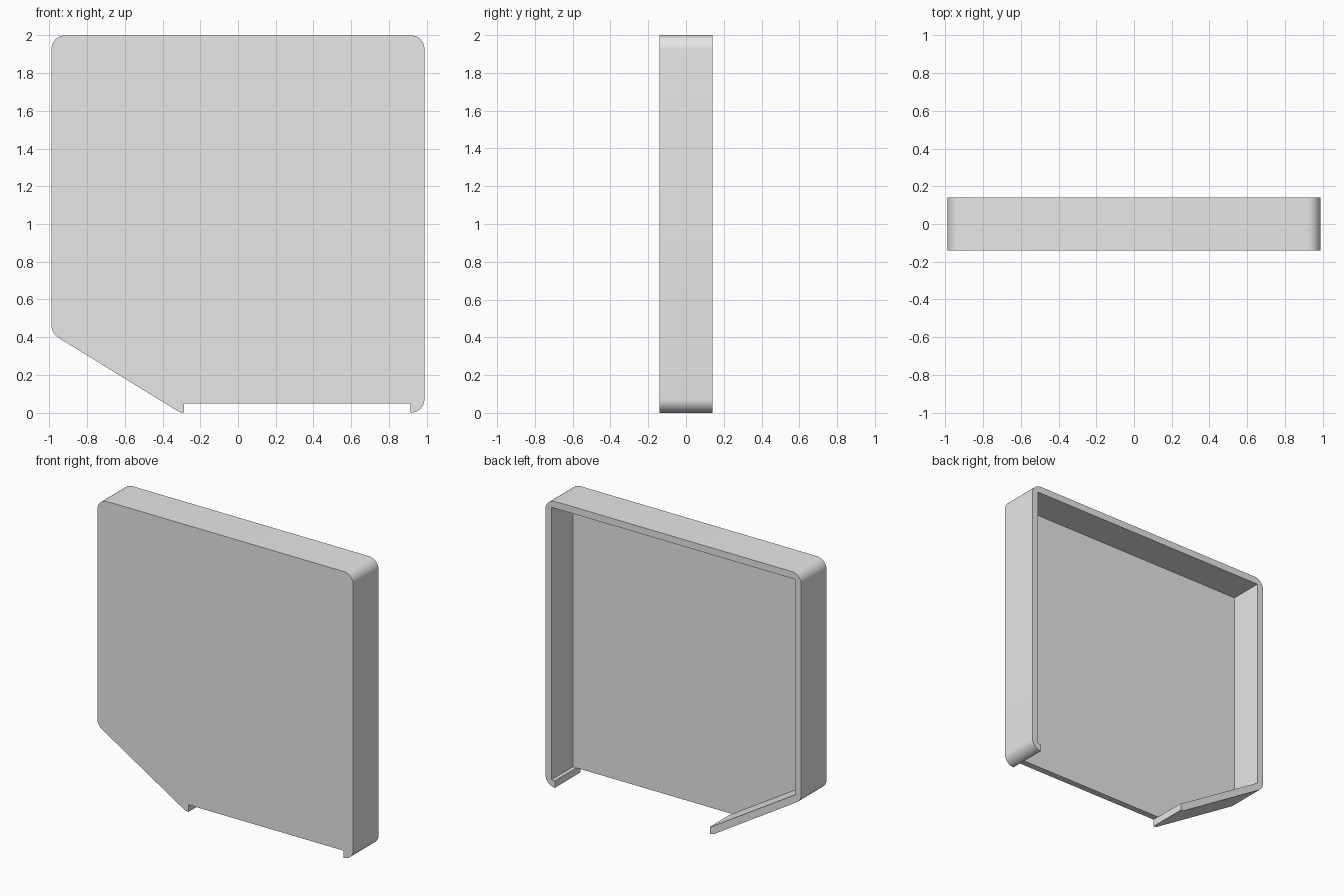
import bpy
import bmesh
import math
from mathutils import Vector

HALF_W, HEIGHT = 0.988, 2.0
FRONT, FLOOR, BACK = -0.14, -0.095, 0.14
WALL, RADIUS, STEPS = 0.048, 0.073, 8
SLOT_LEFT, SLOT_RIGHT, SLOT_TOP = 0.915, -0.285, 0.05

old = bpy.data.objects.get("Cube")
if old:
    bpy.data.objects.remove(old, do_unlink=True)

# Sharp outline, running round from the slot's left end to its right end
corners = [Vector(c) for c in (
    (HALF_W, 0), (HALF_W, HEIGHT), (-HALF_W, HEIGHT), (-HALF_W, 0.42), (-0.305, 0))]


def neighbours(i):
    p = corners[i]
    a = (corners[i - 1] - p).normalized()
    b = (corners[(i + 1) % len(corners)] - p).normalized()
    return p, a, b, a.angle(b) / 2


def rounded(i):
    """Arc that replaces one outline corner."""
    p, a, b, half = neighbours(i)
    centre = p + (a + b).normalized() * RADIUS / math.sin(half)
    start = p + a * RADIUS / math.tan(half) - centre
    end = p + b * RADIUS / math.tan(half) - centre
    turn = math.pi - 2 * half
    return [centre + (start * math.sin(turn * (1 - k / STEPS))
                      + end * math.sin(turn * k / STEPS)) / math.sin(turn)
            for k in range(STEPS + 1)]


def inset(i):
    """Sharp inner corner, one wall thickness inside."""
    p, a, b, half = neighbours(i)
    return p + (a + b).normalized() * WALL / math.sin(half)


outer = [q for i in range(len(corners)) for q in rounded(i)]
outer[0].x, outer[-1].x = SLOT_LEFT, SLOT_RIGHT
inner = [Vector((SLOT_LEFT, SLOT_TOP))]
inner += [inset(i) for i in range(len(corners))]
inner += [Vector((SLOT_RIGHT, SLOT_TOP))]
inner[1].y = inner[-2].y = SLOT_TOP

bm = bmesh.new()


def ring(points, y):
    return [bm.verts.new((p.x, y, p.y)) for p in points]


def strip(a, b):
    for k in range(len(a) - 1):
        bm.faces.new((a[k], a[k + 1], b[k + 1], b[k]))


outer_front, outer_back = ring(outer, FRONT), ring(outer, BACK)
inner_floor, inner_back = ring(inner, FLOOR), ring(inner, BACK)
slot_front = ring([inner[0], inner[-1]], FRONT)

# Front panel, its inside, and its lower edge in the slot
bm.faces.new(outer_front + [slot_front[1], slot_front[0]])
bm.faces.new(inner_floor)
bm.faces.new((slot_front[0], slot_front[1], inner_floor[-1], inner_floor[0]))

# Rim walls, the rim's back face, and the wall ends beside the slot
strip(outer_front, outer_back)
strip(inner_floor, inner_back)
bm.faces.new(outer_back + inner_back[::-1])
for end, slot in ((0, 0), (-1, 1)):
    bm.faces.new((outer_front[end], outer_back[end], inner_back[end],
                  inner_floor[end], slot_front[slot]))
bmesh.ops.recalc_face_normals(bm, faces=bm.faces[:])

mesh = bpy.data.meshes.new("cover_shell")
bm.to_mesh(mesh)
bm.free()
shell = bpy.data.objects.new("cover_shell", mesh)
bpy.context.collection.objects.link(shell)

# Single plain grey
grey = bpy.data.materials.new("light_grey")
grey.use_nodes = True
colour = (0.8, 0.8, 0.8, 1)
grey.diffuse_color = colour
grey.node_tree.nodes["Principled BSDF"].inputs["Base Color"].default_value = colour
mesh.materials.append(grey)

bpy.ops.object.select_all(action="DESELECT")
shell.select_set(True)
bpy.context.view_layer.objects.active = shell
bpy.ops.object.shade_smooth_by_angle(angle=math.radians(30))
